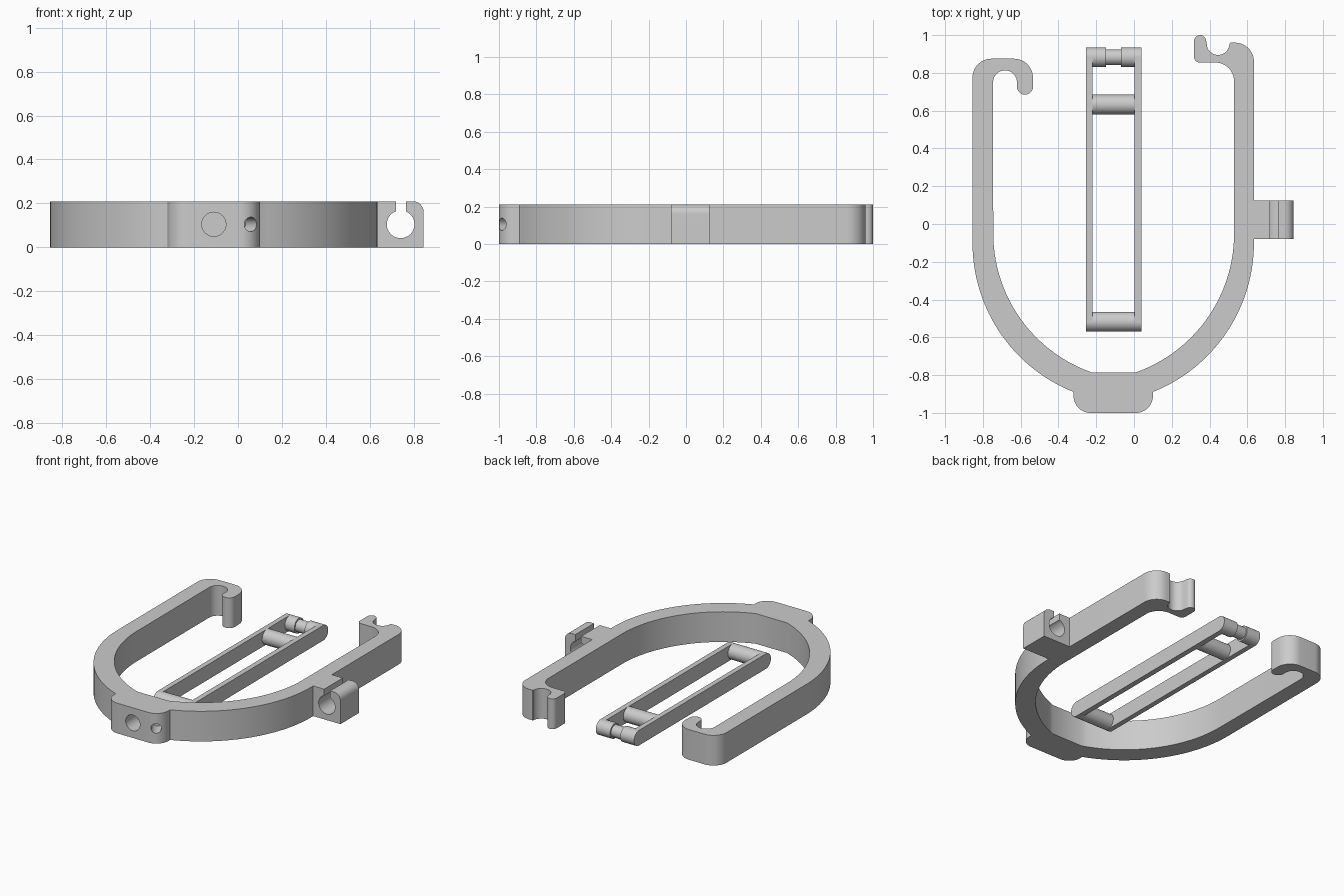
import bpy, bmesh
from math import cos, sin, radians
from mathutils import Vector

cube = bpy.data.objects.get("Cube")
if cube:
    bpy.data.objects.remove(cube, do_unlink=True)

grey = bpy.data.materials.new("plain grey")
grey.use_nodes = True
grey.diffuse_color = (0.6, 0.6, 0.6, 1)
grey.node_tree.nodes["Principled BSDF"].inputs["Base Color"].default_value = (0.6, 0.6, 0.6, 1)

HEIGHT = 0.21
AXES = {"x": lambda u, v, w: (w, u, v),
        "y": lambda u, v, w: (u, w, v),
        "z": lambda u, v, w: (u, v, w)}


def arc(cx, cy, r, start, end):
    """Points of an arc, in degrees; a smaller end angle runs clockwise."""
    n = max(8, int(abs(end - start) / 6), int(r * abs(end - start) / 2))
    angles = [radians(start + (end - start) * i / n) for i in range(n + 1)]
    return [(cx + r * cos(a), cy + r * sin(a)) for a in angles]


def prism(name, outline, axis, low, high):
    """Extrude a closed outline along an axis."""
    place = AXES[axis]
    bm = bmesh.new()
    face = bm.faces.new([bm.verts.new(place(u, v, low)) for u, v in outline])
    out = bmesh.ops.extrude_face_region(bm, geom=[face], use_keep_orig=True)
    moved = [g for g in out["geom"] if isinstance(g, bmesh.types.BMVert)]
    bmesh.ops.translate(bm, verts=moved, vec=Vector(place(0, 0, high - low)))
    bmesh.ops.recalc_face_normals(bm, faces=bm.faces)
    mesh = bpy.data.meshes.new(name)
    bm.to_mesh(mesh)
    bm.free()
    obj = bpy.data.objects.new(name, mesh)
    bpy.context.collection.objects.link(obj)
    mesh.materials.append(grey)
    return obj


def select(obj):
    bpy.ops.object.select_all(action="DESELECT")
    obj.select_set(True)
    bpy.context.view_layer.objects.active = obj


def smooth(obj):
    select(obj)
    bpy.ops.object.shade_smooth_by_angle(angle=radians(30))


def drill(obj, start, direction, radius, depth):
    """Cut a blind round hole, starting a little outside the surface."""
    d = Vector(direction).normalized()
    bpy.ops.mesh.primitive_cylinder_add(
        vertices=40, radius=radius, depth=depth, location=Vector(start) + d * depth / 2,
        rotation=d.to_track_quat("Z", "Y").to_euler())
    cutter = bpy.context.object
    cutter.name = "hole_cutter"
    cutter.hide_render = True
    cutter.data.materials.append(grey)
    select(obj)
    mod = obj.modifiers.new("hole", "BOOLEAN")
    mod.operation = "DIFFERENCE"
    mod.solver = "EXACT"
    mod.object = cutter
    bpy.ops.object.modifier_apply(modifier=mod.name)
    bpy.data.objects.remove(cutter, do_unlink=True)


# Main loop: bowed sides, front boss, hooked ends
outline = (
    arc(-0.005, -0.1, 0.85, 180, 248.3)        # outer left bow
    + arc(-0.23, -0.91, 0.09, 180, 270)        # front boss
    + arc(0.01, -0.91, 0.09, 270, 360)
    + [(0.10, -0.89)]
    + arc(-0.215, -0.1, 0.85, 291.9, 360)      # outer right bow
    + arc(0.535, 0.86, 0.1, 0, 90)             # left-arm catch
    + [(0.51, 0.96)]
    + arc(0.445, 0.955, 0.06, 0, -180)
    + arc(0.35, 0.968, 0.032, 0, 180)
    + arc(0.348, 0.885, 0.03, 180, 270)
    + arc(0.43, 0.755, 0.1, 90, 0)
    + arc(-0.25, -0.05, 0.78, 360, 289.5)      # inner bow
    + arc(0.035, -0.05, 0.78, 250.5, 180)
    + arc(-0.683, 0.75, 0.063, 180, 0)         # right-arm hook
    + arc(-0.577, 0.728, 0.043, 180, 360)
    + arc(-0.635, 0.775, 0.1, 0, 90)
    + arc(-0.755, 0.775, 0.1, 90, 180))
frame = prism("main_loop", outline, "z", 0, HEIGHT)
drill(frame, (-0.11, -1.05, 0.105), (0, 1, 0), 0.055, 0.17)
drill(frame, (0.085, -1.03, 0.105), (-0.5, 0.87, 0), 0.033, 0.16)
smooth(frame)

# Side clip with an open round socket
clip = ([(0.635, 0), (0.845, 0)]
        + arc(0.795, 0.16, 0.05, 0, 90)
        + [(0.765, HEIGHT)]
        + arc(0.74, 0.105, 0.063, 66.6, -251.5)
        + [(0.72, HEIGHT), (0.635, HEIGHT)])
smooth(prism("side_clip", clip, "y", -0.08, 0.125))

# Latch: two round-ended rails joined by cross pins
R = 0.0525
rail = arc(-0.5175, R, R, 270, 90) + arc(0.8825, R, R, 90, -90)
for name, low, high in (("right_rail", -0.255, -0.22), ("left_rail", 0.003, 0.04)):
    smooth(prism("latch_" + name, rail, "x", low, high))

pins = (("front_pin", -0.5175, R, -0.22, 0.003),
        ("middle_pin", 0.6325, R, -0.22, 0.003),
        ("end_pin_right", 0.8825, R, -0.22, -0.148),
        ("end_pin_neck", 0.8825, 0.042, -0.148, -0.07),
        ("end_pin_left", 0.8825, R, -0.07, 0.003))
for name, y, radius, low, high in pins:
    smooth(prism("latch_" + name, arc(y, R, radius, 0, 360)[:-1], "x", low, high))
